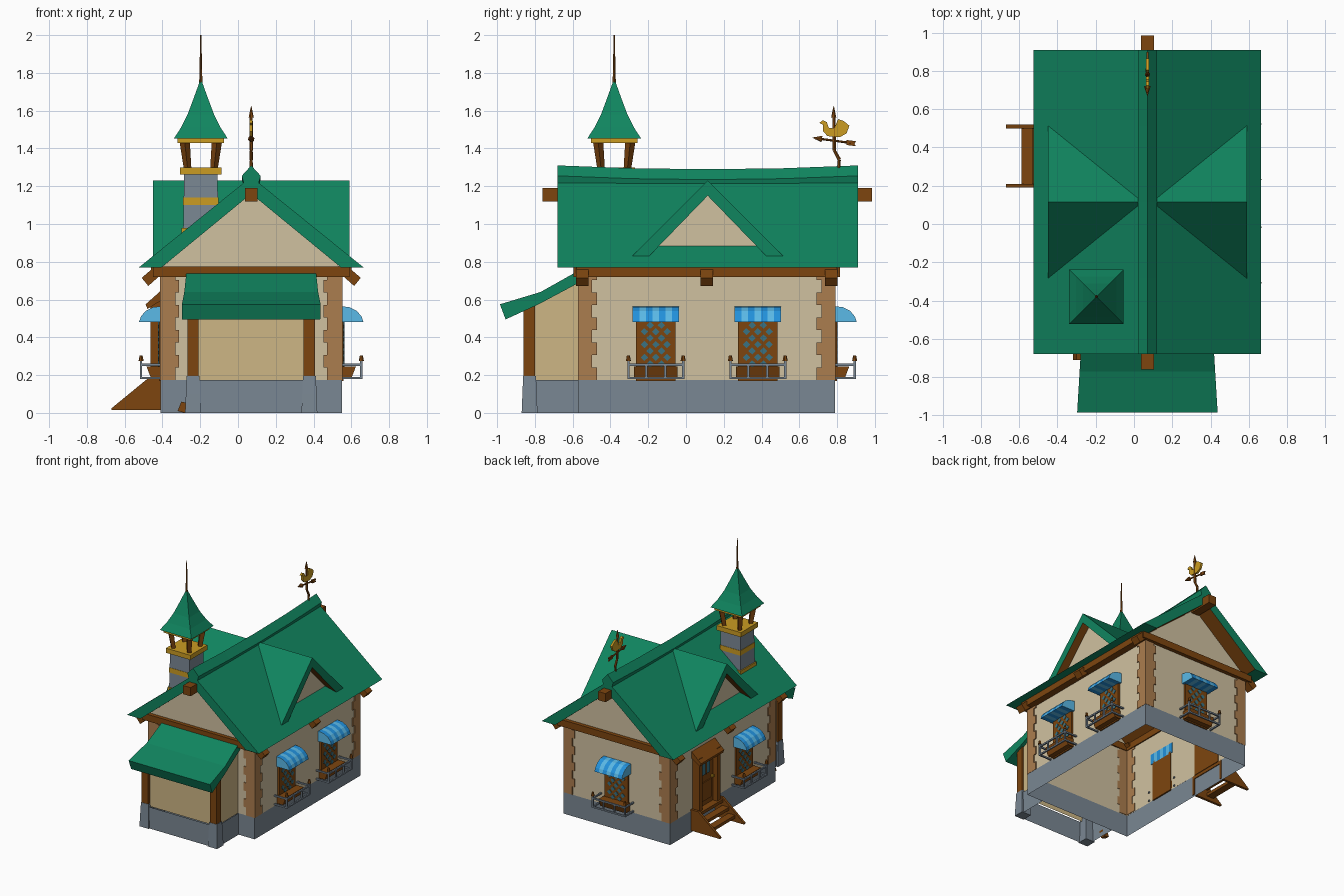
import bpy, bmesh, math
from mathutils import Matrix, Vector

if "Cube" in bpy.data.objects:
    bpy.data.objects.remove(bpy.data.objects["Cube"])

def material(name, hexcol):
    m = bpy.data.materials.new(name)
    rgb = [int(hexcol[i:i + 2], 16) / 255 for i in (0, 2, 4)]
    m.diffuse_color = [((c + 0.055) / 1.055) ** 2.4 if c > 0.04 else c / 12.92 for c in rgb] + [1]
    m.use_nodes = True
    m.node_tree.nodes["Principled BSDF"].inputs["Base Color"].default_value = m.diffuse_color
    return m

GREEN = material("roof green", "10855f")
BROWN = material("timber brown", "7d450f")
STONE = material("stone grey", "7a8793")
CREAM = material("wall cream", "d0c1a0")
OCHRE = material("annex ochre", "cdb685")
QUOIN = material("corner stone tan", "ab7d4e")
GOLD = material("gold", "cb9c22")
BLUE = material("awning blue", "2291dc")
SKY = material("awning light blue", "5cbcea")
GLASS = material("glass teal", "3a7282")
I = Matrix.Identity(4)
CX = 0.07  # house centre line

def finish(name, bm, mat, M=I, cull=None, mat2=None, rule=None):
    bmesh.ops.recalc_face_normals(bm, faces=bm.faces[:])
    bm.normal_update()
    if cull:
        bmesh.ops.delete(bm, geom=[f for f in bm.faces if cull(f.normal)], context='FACES')
    if rule:
        for f in bm.faces:
            f.material_index = int(rule(f.normal))
    me = bpy.data.meshes.new(name)
    bm.to_mesh(me)
    bm.free()
    me.materials.append(mat)
    if mat2:
        me.materials.append(mat2)
    ob = bpy.data.objects.new(name, me)
    ob.matrix_world = M
    bpy.context.collection.objects.link(ob)
    return ob

def prism(name, pts, axis, a, b, mat, M=I, **kw):
    """Extrude a 2D outline along an axis from a to b."""
    bm = bmesh.new()
    put = {'x': lambda p, t: (t, p[0], p[1]), 'y': lambda p, t: (p[0], t, p[1]),
           'z': lambda p, t: (p[0], p[1], t)}[axis]
    A, B = ([bm.verts.new(put(p, t)) for p in pts] for t in (a, b))
    bm.faces.new(A)
    bm.faces.new(B)
    n = len(pts)
    for i in range(n):
        j = (i + 1) % n
        bm.faces.new((A[i], A[j], B[j], B[i]))
    return finish(name, bm, mat, M, **kw)

def box(name, x0, x1, y0, y1, z0, z1, mat, M=I, **kw):
    return prism(name, [(x0, y0), (x1, y0), (x1, y1), (x0, y1)], 'z', z0, z1, mat, M, **kw)

def rod(name, p, q, r1, r2, mat, n=6, M=I):
    p, q = Vector(p), Vector(q)
    bm = bmesh.new()
    d = q - p
    R = Matrix.Translation((p + q) / 2) @ d.to_track_quat('Z', 'Y').to_matrix().to_4x4()
    bmesh.ops.create_cone(bm, cap_ends=True, segments=n, radius1=r1, radius2=r2, depth=d.length,
                          matrix=R @ Matrix.Rotation(math.pi / 4, 4, 'Z'))
    return finish(name, bm, mat, M)

def loft(name, rings, mat, cx=0, cy=0):
    """Stack square rings (half width, z)."""
    bm = bmesh.new()
    rows = [[bm.verts.new((cx + h * sx, cy + h * sy, z)) for sx, sy in ((-1, -1), (1, -1), (1, 1), (-1, 1))]
            for h, z in rings]
    bm.faces.new(rows[0])
    bm.faces.new(rows[-1])
    for a, b in zip(rows, rows[1:]):
        for i in range(4):
            bm.faces.new((a[i], a[(i + 1) % 4], b[(i + 1) % 4], b[i]))
    return finish(name, bm, mat)

ends = lambda n: abs(n.z) > 0.3

# Foundation and walls, hollow and open below
box("foundation", CX - .48, CX + .48, -.57, .79, 0, .175, STONE, cull=ends)
prism("walls", [(CX - .474, .17), (CX - .474, .77), (CX, 1.17), (CX + .474, .77), (CX + .474, .17)],
      'y', -.564, .784, CREAM, cull=ends)

# Toothed corner stones
for sx in (-1, 1):
    for y, sy in ((-.572, -1), (.792, 1)):
        for k in range(9):
            w, v, t = (.1, .075, .012) if k % 2 else (.08, .1, .012)
            L = [(0, 0), (w, 0), (w, t), (t, t), (t, v), (0, v)]
            prism("corner_stone", [(CX + sx * (.482 - p), y - sy * q) for p, q in L], 'z',
                  .175 + k * .066, .175 + (k + 1) * .066, QUOIN)

# Main roof with brown soffits
prism("main_roof", [(CX - .595, .77), (CX, 1.25), (CX + .595, .77), (CX + .475, .77), (CX, 1.16), (CX - .475, .77)],
      'y', -.68, .91, GREEN, mat2=BROWN, rule=lambda n: -.98 < n.z < -.1)

# Sagging ridge cap
cap = prism("ridge_cap", [(CX - .035, 1.2), (CX - .05, 1.255), (CX, 1.31), (CX + .05, 1.255), (CX + .035, 1.2)],
            'y', -.68, .91, GREEN)
bm = bmesh.new()
bm.from_mesh(cap.data)
bmesh.ops.subdivide_edges(bm, edges=[e for e in bm.edges if abs(e.verts[0].co.y - e.verts[1].co.y) > 1], cuts=3)
for v in bm.verts:
    v.co.z -= .02 * (1 - ((v.co.y - .115) / .795) ** 2)
bm.to_mesh(cap.data)
bm.free()

# Timber: ridge beam, tie beams, eave beams, rafter ends
box("ridge_beam", CX - .034, CX + .034, -.76, .985, 1.12, 1.19, BROWN)
for y in (-.595, .775):
    box("tie_beam", CX - .52, CX + .52, y, y + .04, .72, .775, BROWN)
for s in (-1, 1):
    prism("eave_beam", [(CX + s * x, z) for x, z in ((.465, .72), (.53, .72), (.53, .772), (.465, .772))],
          'y', -.58, .8, BROWN)
    for y in (-.55, .11, .77):
        prism("rafter_end", [(CX + s * x, z) for x, z in ((.58, .715), (.545, .672), (.44, .765), (.51, .775))],
              'y', y - .033, y + .033, BROWN)
    # Dormer gables
    prism("dormer_roof", [(.115 + u, z) for u, z in ((-.4, .83), (0, 1.23), (.4, .83), (.31, .83), (0, 1.15), (-.31, .83))],
          'x', CX + s * .02, CX + s * .52, GREEN, mat2=BROWN, rule=lambda n: -.98 < n.z < -.1)
    prism("dormer_wall", [(-.2, .84), (.115, 1.16), (.43, .84)], 'x', CX + s * .44, CX + s * .455, CREAM)

# Front annex
box("annex_foundation", CX - .335, CX + .335, -.86, -.57, 0, .175, STONE, cull=ends)
prism("annex_walls", [(-.84, .17), (-.84, .58), (-.56, .71), (-.56, .17)], 'x', CX - .325, CX + .325, OCHRE,
      cull=lambda n: abs(n.z) > .3 or n.y > .9)
for s in (-1, 1):
    x = CX + s * .308
    loft("annex_post_base", [(.042, 0), (.038, .1), (.034, .195)], STONE, x, -.828)
    loft("annex_post", [(.03, .19), (.03, .58)], BROWN, x, -.83)
awn = prism("annex_roof", [(-.985, .575), (-.77, .64), (-.565, .755), (-.565, .69), (-.78, .575), (-.955, .495)],
            'x', -1, 1, GREEN)
for v in awn.data.vertices:
    v.co.x = CX + v.co.x * (.342 + (-.565 - v.co.y) * .06)
prism("cellar_step", [(-.28, 0), (-.32, .01), (-.3, .06), (-.26, .05)], 'y', -.71, -.67, BROWN)

# Windows with lattice, striped awning, flower box and railing
def window(x, y, ang):
    M = Matrix.Translation((x, y, 0)) @ Matrix.Rotation(ang, 4, 'Z')
    box("window_frame", -.105, .105, -.015, .005, .17, .5, BROWN, M)
    for r in range(7):
        for u in ((-.06, 0, .06) if r % 2 else (-.03, .03)):
            z = .26 + r * .034
            prism("window_pane", [(u - .02, z), (u, z - .019), (u + .02, z), (u, z + .019)], 'y', -.019, -.014, GLASS, M)
    prof = [(.005, .565), (-.045, .56), (-.085, .54), (-.11, .51), (-.12, .482), (.005, .482)]
    for k in range(7):
        a = -.12 + k * .24 / 7
        prism("awning_stripe", prof, 'x', a, a + .24 / 7, SKY if k % 2 else BLUE, M)
    for a in (-.123, .12):
        prism("awning_side", prof, 'x', a, a + .003, SKY, M)
    prism("flower_box", [(0, .18), (-.055, .18), (-.08, .245), (0, .245)], 'x', -.115, .115, BROWN, M)
    for z in (.185, .255):
        box("rail_front", -.145, .145, -.115, -.103, z - .006, z + .006, STONE, M)
        for u in (-.145, .145):
            box("rail_side", u - .006, u + .006, -.109, .01, z - .006, z + .006, STONE, M)
    for u in (-.145, -.05, .05, .145):
        box("rail_post", u - .006, u + .006, -.115, -.103, .18, .28 if abs(u) > .1 else .255, STONE, M)
    for u in (-.145, .145):
        rod("rail_finial", (u, -.109, .275), (u, -.109, .305), .014, .008, BROWN, 6, M)

HALF = math.pi / 2
window(CX + .474, -.16, HALF)
window(CX + .474, .38, HALF)
window(CX, .784, math.pi)
window(CX - .474, -.16, -HALF)

# Side door with hood and steps
D = Matrix.Translation((CX - .474, .355, 0)) @ Matrix.Rotation(-HALF, 4, 'Z')
box("door", -.1, .1, -.02, .005, .17, .6, BROWN, D)
box("door_glass", -.05, .05, -.026, -.019, .42, .53, GLASS, D)
box("door_glass_bar", -.007, .007, -.031, -.025, .42, .53, BROWN, D)
box("door_panel", -.065, .065, -.028, -.019, .21, .36, BROWN, D)
box("door_handle", .07, .085, -.04, -.019, .37, .385, GOLD, D)
for u in (-.115, .115):
    box("door_post", u - .02, u + .02, -.06, .005, .17, .6, BROWN, D)
prism("door_hood", [(.005, .655), (-.085, .575), (-.075, .55), (.005, .6)], 'x', -.15, .15, BROWN, D)
for u in (-.165, .145):
    prism("stair_side", [(0, .015), (-.265, .015), (-.265, .025), (-.07, .185), (0, .185)], 'x', u, u + .02, BROWN, D)
for k, z in enumerate((.17, .12, .07)):
    box("stair_step", -.15, .15, -.075 - k * .055, 0 if k == 0 else -.015 - k * .055, z - .025, z, BROWN, D)

# Bell turret
TX, TY = -.197, -.38
loft("turret_shaft", [(.095, .86), (.088, 1.28)], STONE, TX, TY)
for z0, z1, h in ((.94, .98, .102), (1.1, 1.14, .093), (1.262, 1.3, .11), (1.428, 1.458, .122)):
    loft("turret_band", [(h, z0), (h, z1)], GOLD, TX, TY)
for sx in (-1, 1):
    for sy in (-1, 1):
        rod("turret_post", (TX + sx * .07, TY + sy * .07, 1.295), (TX + sx * .085, TY + sy * .085, 1.435),
            .02, .027, BROWN, 4)
loft("turret_roof", [(.143, 1.452), (.105, 1.51), (.07, 1.58), (.04, 1.66), (.02, 1.715), (.006, 1.755)], GREEN, TX, TY)
rod("turret_spike", (TX, TY, 1.74), (TX, TY, 2.0), .009, .003, BROWN)

# Weathervane
pole = [(.805, 1.26), (.812, 1.34), (.785, 1.39), (.782, 1.58)]
for (ya, za), (yb, zb) in zip(pole, pole[1:]):
    rod("vane_pole", (CX, ya, za), (CX, yb, zb), .01, .008, BROWN)
rod("vane_tip", (CX, .782, 1.565), (CX, .782, 1.625), .014, .001, BROWN)
rod("vane_arrow", (CX, .68, 1.455), (CX, .88, 1.428), .006, .006, BROWN)
rod("vane_arrow_head", (CX, .72, 1.45), (CX, .67, 1.457), .018, .001, BROWN)
prism("vane_arrow_tail", [(.85, 1.445), (.9, 1.438), (.892, 1.424), (.9, 1.412), (.85, 1.418)], 'x', CX - .005, CX + .005, BROWN)
prism("vane_rooster", [(.705, 1.535), (.725, 1.55), (.745, 1.54), (.755, 1.51), (.785, 1.505), (.805, 1.555), (.835, 1.545),
                       (.865, 1.52), (.85, 1.48), (.815, 1.46), (.75, 1.465), (.725, 1.49), (.725, 1.525)],
      'x', CX - .008, CX + .008, GOLD)
